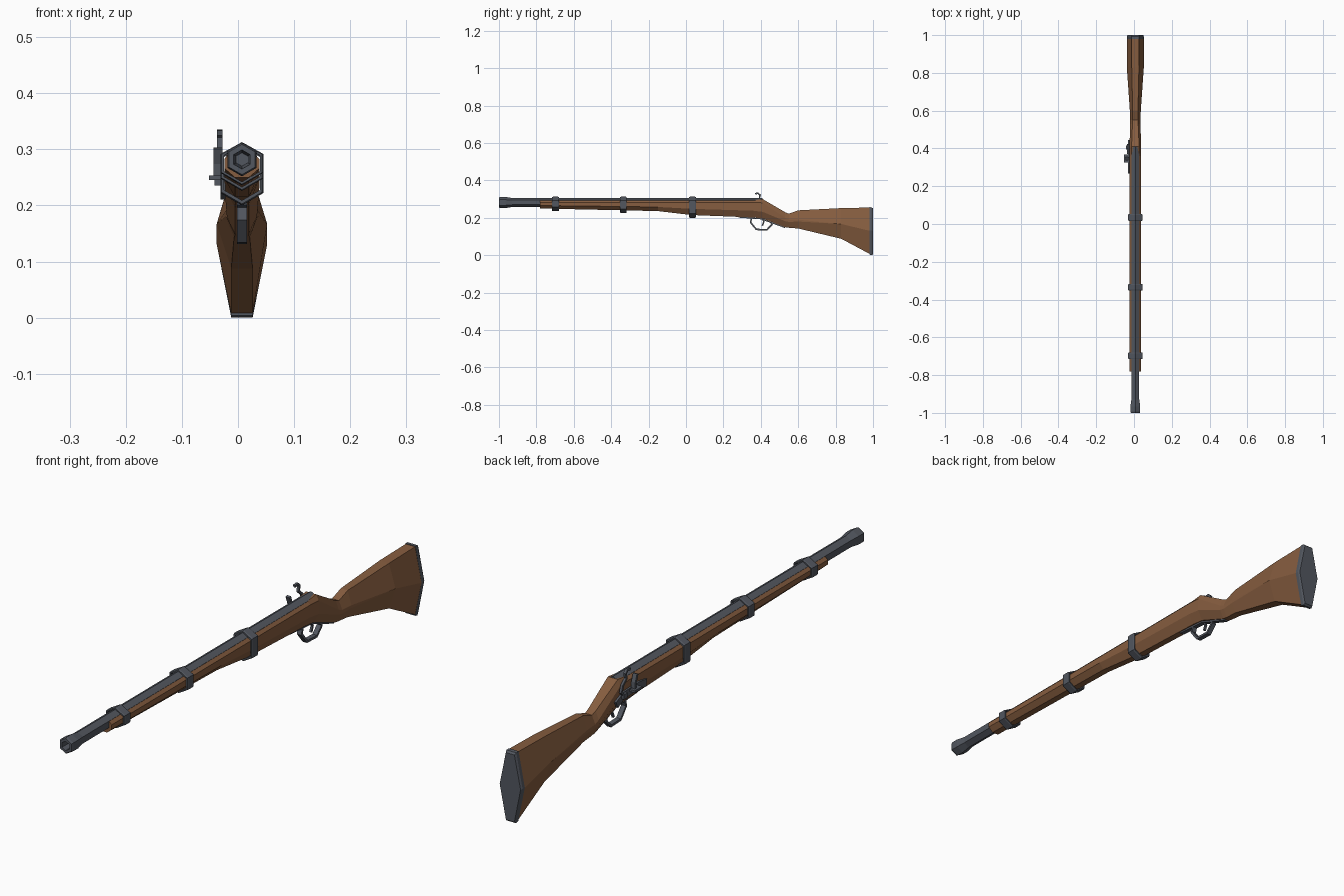
import bpy, bmesh, math
from mathutils import Vector

CX = 0.007          # centre line of the gun (the lock sticks out on -x)
BORE_Z = 0.282


def material(name, rgb):
    m = bpy.data.materials.new(name)
    m.diffuse_color = (*rgb, 1)
    return m


WOOD = material("wood", (0.24, 0.11, 0.05))
STEEL = material("steel", (0.085, 0.095, 0.115))


def loft(name, rings, mat, caps=True, closed=False):
    """Skin a list of equal-length point rings."""
    bm = bmesh.new()
    vs = [[bm.verts.new(p) for p in r] for r in rings]
    n = len(rings[0])
    for i in range(len(vs) if closed else len(vs) - 1):
        a, b = vs[i], vs[(i + 1) % len(vs)]
        for k in range(n):
            bm.faces.new((a[k], a[(k + 1) % n], b[(k + 1) % n], b[k]))
    if caps and not closed:
        bm.faces.new(vs[0])
        bm.faces.new(vs[-1])
    bmesh.ops.remove_doubles(bm, verts=bm.verts, dist=1e-5)
    bmesh.ops.recalc_face_normals(bm, faces=bm.faces)
    me = bpy.data.meshes.new(name)
    bm.to_mesh(me)
    bm.free()
    me.materials.append(mat)
    ob = bpy.data.objects.new(name, me)
    bpy.context.collection.objects.link(ob)
    return ob


def section(y, zt, t, zu, zl, w, zb, b):
    """Symmetric stock cross-section: top, upper side, lower side, bottom."""
    half = [(t, zt), (w, zu), (w, zl), (b, zb)]
    pts = half + [(-x, z) for x, z in reversed(half)]
    return [(CX + x, y, z) for x, z in pts]


def strip(name, path, thick, x0, x1):
    """Flat bar following a (y, z) path, extruded between x0 and x1."""
    pts = [Vector(p) for p in path]
    rings = []
    for i, p in enumerate(pts):
        d = (pts[min(i + 1, len(pts) - 1)] - pts[max(i - 1, 0)]).normalized()
        o = Vector((-d.y, d.x)) * thick / 2
        a, b = p + o, p - o
        rings.append([(x0, *a), (x1, *a), (x1, *b), (x0, *b)])
    return loft(name, rings, STEEL)


# Wooden stock, from fore-end to butt
loft("stock", [section(*s) for s in [
    (-0.78, .294, .020, .283, .266, .031, .250, .0125),
    (-0.15, .294, .020, .283, .258, .031, .236, .0125),
    (0.03, .294, .020, .283, .248, .031, .215, .0125),
    (0.36, .294, .020, .283, .238, .031, .202, .0125),
    (0.41, .300, .020, .280, .232, .031, .196, .0125),
    (0.53, .230, .015, .200, .182, .027, .150, .0125),
    (0.55, .222, .014, .192, .178, .027, .147, .0125),
    (0.60, .240, .014, .190, .180, .029, .143, .014),
    (0.83, .252, .019, .167, .167, .045, .088, .019),
    (0.98, .255, .019, .131, .131, .045, .008, .019)]], WOOD)

# Butt plate
loft("butt_plate", [section(*s) for s in [
    (0.98, .257, .020, .131, .131, .045, .004, .019),
    (0.993, .256, .020, .131, .131, .045, .000, .019),
    (1.0, .250, .017, .130, .130, .042, .006, .017)]], STEEL)

# Hexagonal barrel with flared muzzle and hollow bore
profile = [(0.41, .024), (-0.93, .024), (-0.965, .030), (-0.992, .030),
           (-1.0, .027), (-1.0, .017), (-0.93, .012)]
loft("barrel", [[(CX + r * math.sin(k * math.pi / 3), y,
                  BORE_Z + r * math.cos(k * math.pi / 3)) for k in range(6)]
                for y, r in profile], STEEL)

# Barrel bands: hexagonal rings with bevelled edges
for i, (y, low) in enumerate([(-0.698, .236), (-0.335, .226), (0.035, .200)]):
    outer = [(0, .313), (.038, .292), (.038, low + .022),
             (0, low), (-.038, low + .022), (-.038, .292)]
    cz = (low + .313) / 2
    rings = []
    for dy, s in [(-.018, .84), (-.018, .95), (-.013, 1), (.013, 1), (.018, .95), (.018, .84)]:
        rings.append([(CX + x * s, y + dy, cz + (z - cz) * s) for x, z in outer])
    loft(f"barrel_band_{i + 1}", rings, STEEL, closed=True)

# Trigger group
strip("trigger_plate", [(0.28, .204), (0.40, .195), (0.53, .148)], .006, CX - .009, CX + .009)
strip("trigger_guard", [(0.352, .202), (0.345, .176), (0.376, .138),
                        (0.432, .136), (0.460, .165), (0.452, .178)], .009, CX - .009, CX + .009)
strip("trigger", [(0.408, .198), (0.416, .178), (0.408, .158)], .008, CX - .004, CX + .004)

# Lock on the left side
strip("lock_plate", [(0.27, .240), (0.31, .246), (0.40, .242), (0.44, .222)], .026, -.031, -.022)
strip("pan", [(0.325, .249), (0.368, .249)], .008, -.052, -.024)
strip("frizzen", [(0.352, .246), (0.350, .275), (0.340, .302)], .009, -.044, -.028)
strip("hammer", [(0.402, .240), (0.420, .262), (0.412, .285), (0.392, .303),
                 (0.396, .322), (0.386, .331), (0.370, .329)], .009, -.037, -.028)
strip("hammer_pivot", [(0.395, .245), (0.415, .245)], .018, -.042, -.028)
